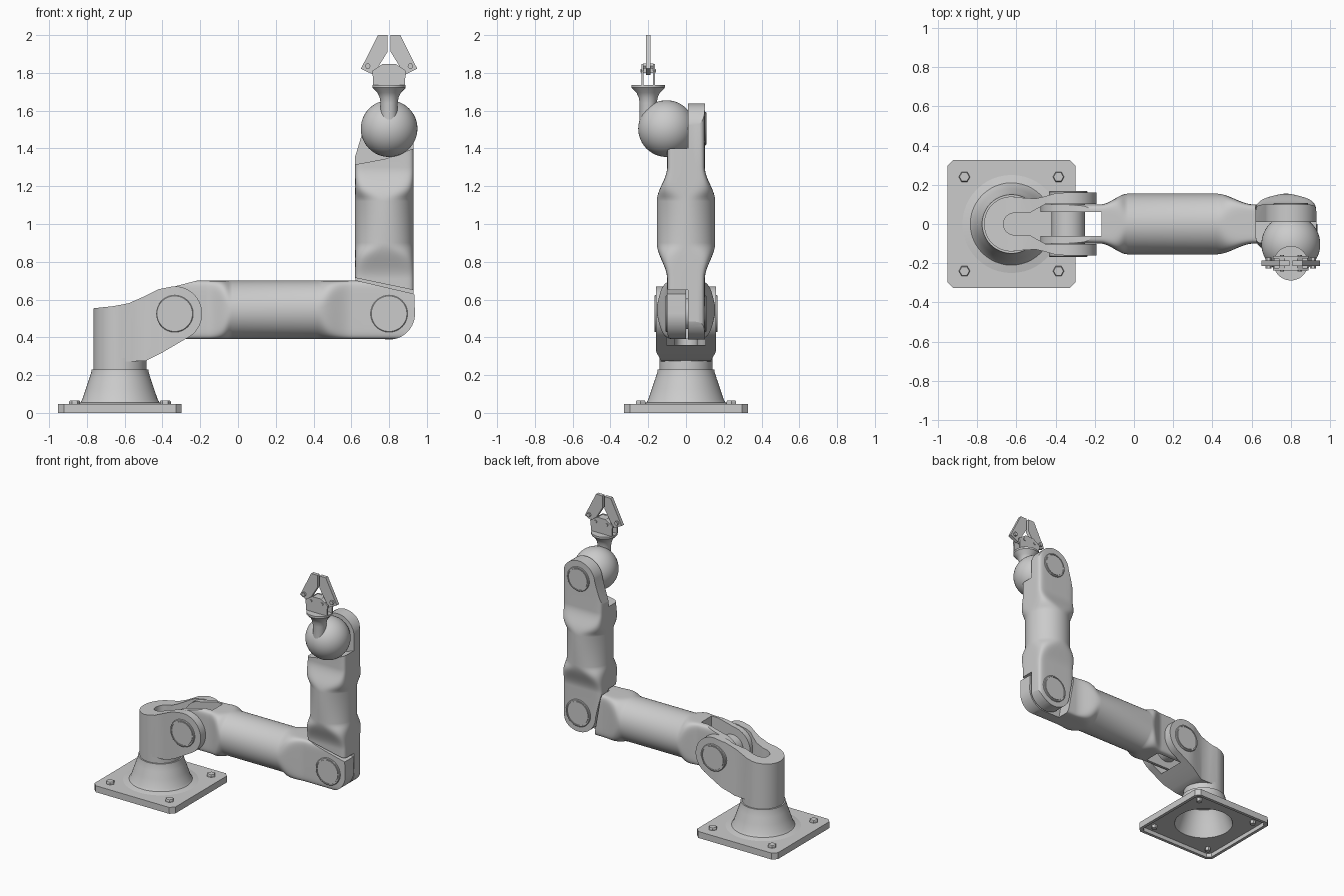
import bpy, bmesh
from math import cos, sin, pi, radians

if "Cube" in bpy.data.objects:
    bpy.data.objects.remove(bpy.data.objects["Cube"])


def finish(bm, name, angle=32):
    bmesh.ops.remove_doubles(bm, verts=bm.verts, dist=1e-5)
    bmesh.ops.recalc_face_normals(bm, faces=bm.faces)
    me = bpy.data.meshes.new(name)
    bm.to_mesh(me)
    bm.free()
    ob = bpy.data.objects.new(name, me)
    bpy.context.collection.objects.link(ob)
    smooth(ob, angle)
    return ob


def smooth(ob, angle=32):
    bpy.ops.object.select_all(action='DESELECT')
    bpy.context.view_layer.objects.active = ob
    ob.select_set(True)
    bpy.ops.object.shade_smooth_by_angle(angle=radians(angle))


def skin(rings, name, cap=True):
    bm = bmesh.new()
    vs = [[bm.verts.new(p) for p in r] for r in rings]
    n = len(rings[0])
    for a, b in zip(vs, vs[1:]):
        for i in range(n):
            j = (i + 1) % n
            bm.faces.new((a[i], a[j], b[j], b[i]))
    if cap:
        bm.faces.new(vs[0])
        bm.faces.new(vs[-1])
    return finish(bm, name)


def prism(name, pts, lo, hi, axis='y'):
    def at(p, h):
        return (p[0], h, p[1]) if axis == 'y' else (p[0], p[1], h)
    return skin([[at(p, h) for p in pts] for h in (lo, hi)], name)


def lathe(name, prof, c, axis='z', sign=1, n=48, closed=True):
    rings = []
    for r, h in prof:
        ring = []
        for i in range(n):
            a = 2 * pi * i / n
            u, v = r * cos(a), r * sin(a)
            ring.append((c[0] + u, c[1] + v, c[2] + h) if axis == 'z'
                        else (c[0] + u, c[1] + sign * h, c[2] + v))
        rings.append(ring)
    return skin(rings, name, closed)


def arc(cx, cy, r, a0, a1, n=24):
    return [(cx + r * cos(radians(a0 + (a1 - a0) * i / n)),
             cy + r * sin(radians(a0 + (a1 - a0) * i / n))) for i in range(n + 1)]


def boolean(ob, cutter, op='DIFFERENCE'):
    m = ob.modifiers.new('cut', 'BOOLEAN')
    m.operation, m.solver, m.object = op, 'EXACT', cutter
    bpy.context.view_layer.objects.active = ob
    bpy.ops.object.modifier_apply(modifier=m.name)
    bpy.data.objects.remove(cutter, do_unlink=True)
    smooth(ob)


def arm(name, stations, place):
    """Round tube whose section blends into a flat slab: (pos, half width, squareness)."""
    rings = []
    for (p0, w0, e0), (p1, w1, e1) in zip(stations, stations[1:]):
        steps = 14 if w0 != w1 else 1
        for k in range(steps + 1):
            if k == 0 and rings:
                continue
            t = k / steps
            s = t * t * (3 - 2 * t)
            p, w, q = p0 + (p1 - p0) * t, w0 + (w1 - w0) * s, 2 / (e0 + (e1 - e0) * s)
            ring = []
            for i in range(64):
                a = 2 * pi * (i + .5) / 64
                cy, cv = cos(a), sin(a)
                y = w * abs(cy) ** q * (1 if cy > 0 else -1)
                v = .155 * abs(cv) ** q * (1 if cv > 0 else -1)
                ring.append(place(p, y, v))
            rings.append(ring)
    return skin(rings, name)


def boss(name, x, y, z, sign, k=1):
    prof = [(.098, -.02), (.098, .004), (.094, .008), (.087, .008), (.087, .003),
            (.083, .003), (.083, .008), (0, .008)]
    lathe(name, [(r * k, h) for r, h in prof], (x, y, z), 'y', sign)


# Base plate: chamfered, hollow underneath
BX = -.625


def octagon(h, c):
    return [(BX + sx * a, sy * b) for sx, sy, a, b in (
        (1, 1, h, h - c), (1, 1, h - c, h), (-1, 1, h - c, h), (-1, 1, h, h - c),
        (-1, -1, h, h - c), (-1, -1, h - c, h), (1, -1, h - c, h), (1, -1, h, h - c))]


plate = prism('base_plate', octagon(.327, .03), 0, .047, 'z')
boolean(plate, prism('cutter', octagon(.305, .025), -.1, .03, 'z'))
boolean(plate, lathe('cutter', [(.2, -.1), (.2, .2)], (BX, 0, 0)))
for sx in (-1, 1):
    for sy in (-1, 1):
        lathe('base_bolt', [(.02, .005), (.02, .03), (.029, .03), (.029, .06), (.025, .065)],
              (BX + sx * .24, sy * .24, 0), n=6)

# Hollow pedestal cone with neck
lathe('pedestal', [(0, .21), (.13, .21), (.15, .17), (.17, .11), (.2, .03), (.25, .03),
                   (.25, .047), (.21, .055), (.2, .07), (.18, .13), (.163, .18), (.152, .215),
                   (.15, .23), (.14, .23), (.14, .29), (0, .29)], (BX, 0, 0), closed=False)

# Shoulder: side outline crossed with plan outline, then slotted into a fork
JX, JZ = -.335, .525
shoulder = prism('shoulder', [(-.8, .265), (-.49, .275), (-.4, .32)] + arc(JX, JZ, .145, -65, 95)
                 + [(-.42, .655), (-.5, .615), (-.58, .58), (-.66, .565), (-.8, .55)], -.3, .3)
half = [(-.56, -.133), (-.5, -.13), (-.45, -.142), (-.4, -.157), (-.35, -.16), (-.15, -.16)]
plan = arc(BX, 0, .14, 90, 270) + half + [(x, -y) for x, y in reversed(half)]
boolean(shoulder, prism('cutter', plan, 0, 1, 'z'), 'INTERSECT')
half = [(-.53, -.058), (-.49, -.08), (-.45, -.103), (-.1, -.103)]
slot = arc(-.61, 0, .056, 90, 270) + half + [(x, -y) for x, y in reversed(half)]
boolean(shoulder, prism('cutter', slot, .36, 1, 'z'))
for s in (-1, 1):
    boss('shoulder_cap', JX, s * .16, JZ, s)
lathe('shoulder_axle', [(.085, -.11), (.085, .11)], (JX, 0, JZ), 'y')

# Upper arm: forked at the shoulder, half tang at the elbow
upper = arm('upper_arm', [(-.52, .1, 9), (-.17, .1, 9), (-.03, .155, 2), (.42, .155, 2),
                          (.61, .1, 9), (.96, .1, 9)], lambda p, y, v: (p, y, .545 + v))
EX, EZ, WZ = .8, .525, 1.505
boolean(upper, prism('cutter', arc(JX, JZ, .142, 95, 270) + [(-.2, .385)]
                     + arc(EX, EZ, .137, -90, 0) + [(.933, .63), (.62, .703), (-.2, .705)],
                     -.3, .3), 'INTERSECT')
boolean(upper, prism('cutter', [(-.7, .2), (-.165, .2), (-.165, .9), (-.7, .9)], -.06, .06))
boolean(upper, prism('cutter', [(.61, .75), (.68, .35), (1.1, .35), (1.1, .75)], 0, .3))
boss('elbow_cap_front', EX, -.1, EZ, -1)

# Forearm: half tangs at both ends, on the back
fore = arm('forearm', [(.36, .1, 9), (.71, .1, 9), (.9, .155, 2), (1.12, .155, 2),
                       (1.3, .1, 9), (1.68, .1, 9)], lambda p, y, v: (.775 + v, y, p))
boolean(fore, prism('cutter', arc(EX, EZ, .137, 180, 360) + [(.94, 1.4)]
                    + arc(EX, WZ, .132, 0, 175) + [(.612, 1.33), (.612, .75)],
                    -.3, .3), 'INTERSECT')
boolean(fore, prism('cutter', [(.5, .74), (.62, .715), (.93, .65), (1.1, .62), (1.1, .2),
                               (.5, .2)], -.3, .01))
boolean(fore, prism('cutter', [(.5, 1.29), (.62, 1.315), (.78, 1.345), (.93, 1.4), (1.1, 1.45),
                               (1.1, 1.9), (.5, 1.9)], -.3, .01))
boss('elbow_cap_back', EX, .1, EZ, 1)
boss('wrist_cap', EX, .1, WZ, 1, .9)
lathe('elbow_axle', [(.08, -.05), (.08, .05)], (EX, 0, EZ), 'y')

# Wrist ball and flared neck
bm = bmesh.new()
bmesh.ops.create_uvsphere(bm, u_segments=48, v_segments=24, radius=.15)
finish(bm, 'wrist_ball').location = (EX, -.103, WZ)
GY = -.2
lathe('wrist_neck', [(0, 1.52), (.045, 1.52), (.045, 1.64), (.05, 1.67), (.062, 1.695),
                     (.085, 1.718), (.088, 1.722), (.088, 1.736), (0, 1.736)], (EX, GY, 0))

# Gripper: two side plates, a bridge block, two fingers with hex bolts
hub = [(-.085, 1.735), (.085, 1.735), (.085, 1.77), (.09, 1.81), (.035, 1.847),
       (-.035, 1.847), (-.09, 1.81), (-.085, 1.77)]
for s in (-1, 1):
    y = GY + s * .03
    prism('gripper_plate', [(EX + x, z) for x, z in hub], y - .006, y + .006)
    finger = [(.008, 1.995), (.06, 1.995), (.151, 1.825), (.075, 1.785), (.008, 1.91)]
    finger = [(.008, 2.0), (.059, 2.0), (.149, 1.822), (.083, 1.79), (.008, 1.912)]
    prism('finger', [(EX + s * x, z) for x, z in finger], GY - .013, GY + .013)
    lathe('finger_bolt', [(.015, -.028), (.015, .028)], (EX + s * .113, GY, 1.836), 'y', n=6)
    lathe('hub_bolt', [(.011, -.042), (.011, .042)], (EX + s * .045, GY, 1.812), 'y', n=6)
prism('gripper_bridge', [(EX - .06, 1.8), (EX + .06, 1.8), (EX + .06, 1.825),
                         (EX + .033, 1.845), (EX - .033, 1.845), (EX - .06, 1.825)],
      GY - .028, GY + .028)
